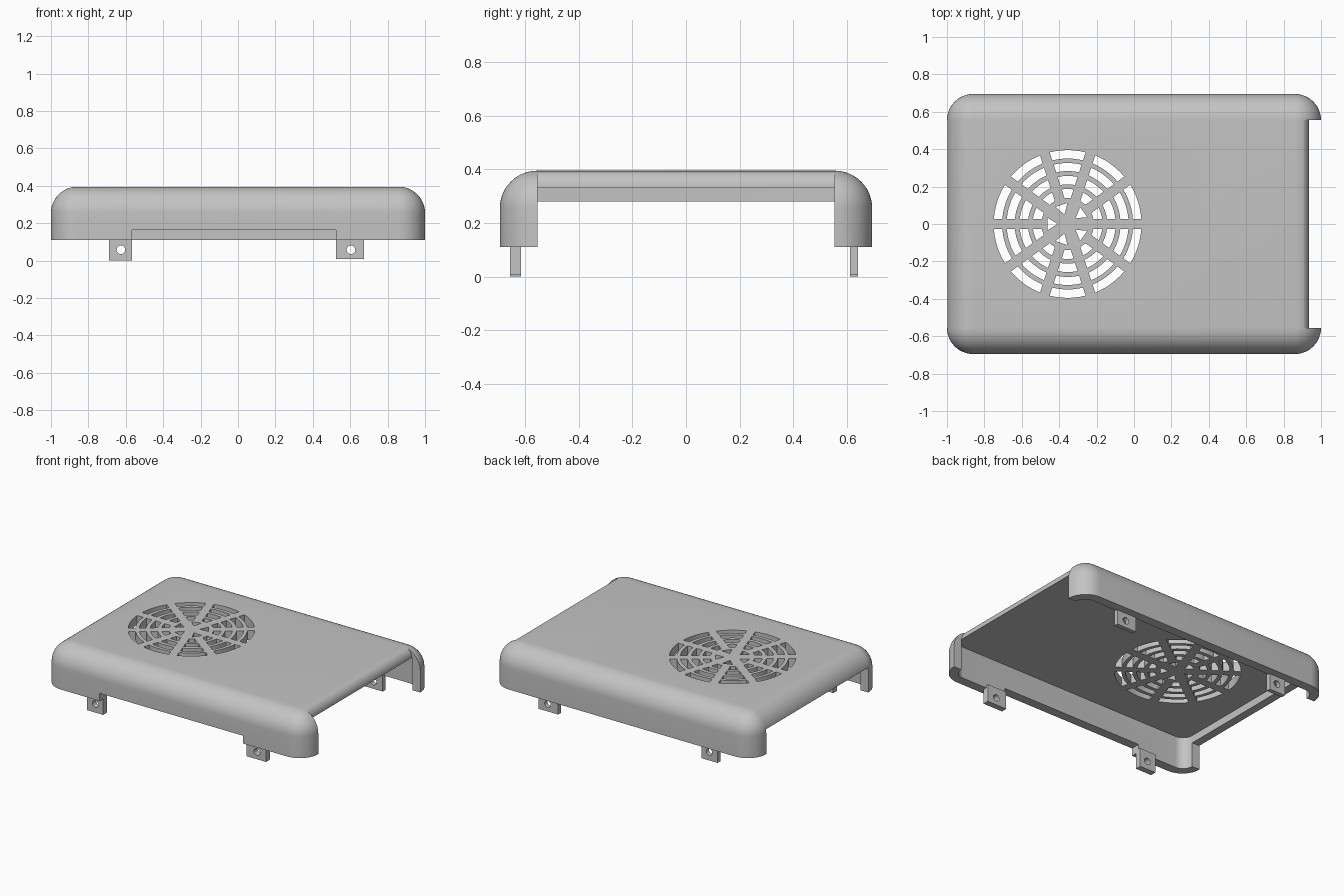
import bpy, bmesh
from math import pi, sin, cos, asin, radians
from mathutils import Matrix, Vector

old = bpy.data.objects.get("Cube")
if old:
    bpy.data.objects.remove(old, do_unlink=True)

grey = bpy.data.materials.new("light_grey_plastic")
grey.use_nodes = True
colour = (0.55, 0.55, 0.55, 1)
grey.diffuse_color = colour
grey.node_tree.nodes["Principled BSDF"].inputs["Base Color"].default_value = colour

HX, HY, BOTTOM, TOP, R = 1.0, 0.695, 0.11, 0.395, 0.14
INNER_X, INNER_Y, CEILING = 0.94, 0.63, 0.332
OPEN_Y, END_X = 0.555, 0.935


def finish(name, bm):
    bmesh.ops.remove_doubles(bm, verts=bm.verts, dist=1e-5)
    bmesh.ops.recalc_face_normals(bm, faces=bm.faces)
    mesh = bpy.data.meshes.new(name)
    bm.to_mesh(mesh)
    bm.free()
    obj = bpy.data.objects.new(name, mesh)
    bpy.context.collection.objects.link(obj)
    mesh.materials.append(grey)
    return obj


def rounded_rect(hx, hy, r, z, steps=12):
    points = []
    for q, (sx, sy) in enumerate([(1, 1), (-1, 1), (-1, -1), (1, -1)]):
        for i in range(steps + 1):
            a = (q + i / steps) * pi / 2
            points.append((sx * (hx - r) + r * cos(a), sy * (hy - r) + r * sin(a), z))
    return points


def loft(bm, rings):
    loops = [[bm.verts.new(p) for p in ring] for ring in rings]
    for a, b in zip(loops, loops[1:]):
        for i in range(len(a)):
            j = (i + 1) % len(a)
            bm.faces.new((a[i], a[j], b[j], b[i]))
    bm.faces.new(loops[0][::-1])
    bm.faces.new(loops[-1])


def prism(bm, outline, direction):
    d = Vector(direction)
    loft(bm, [[Vector(p) for p in outline], [Vector(p) + d for p in outline]])


def box(name, x0, x1, y0, y1, z0, z1):
    bm = bmesh.new()
    prism(bm, [(x0, y0, z0), (x1, y0, z0), (x1, y1, z0), (x0, y1, z0)], (0, 0, z1 - z0))
    return finish(name, bm)


def cut(target, cutter):
    cutter.hide_render = True
    mod = target.modifiers.new("cut", 'BOOLEAN')
    mod.operation = 'DIFFERENCE'
    mod.solver = 'EXACT'
    mod.object = cutter
    bpy.context.view_layer.objects.active = target
    bpy.ops.object.modifier_apply(modifier=mod.name)
    bpy.data.objects.remove(cutter, do_unlink=True)


def smooth(obj):
    bpy.ops.object.select_all(action='DESELECT')
    obj.select_set(True)
    bpy.context.view_layer.objects.active = obj
    bpy.ops.object.shade_smooth_by_angle(angle=radians(30))


# Cover with rounded corners and a rounded top rim
bm = bmesh.new()
rings = [rounded_rect(HX, HY, R, BOTTOM)]
for i in range(13):
    t = i / 12 * pi / 2
    inset = R * (1 - cos(t))
    rings.append(rounded_rect(HX - inset, HY - inset, R - inset, TOP - R + R * sin(t)))
loft(bm, rings)
cover = finish("cover", bm)

# Hollow underside
bm = bmesh.new()
loft(bm, [rounded_rect(INNER_X, INNER_Y, 0.075, z) for z in (0, CEILING)])
cut(cover, finish("cavity", bm))

# Opening in the end at +x, with a rounded edge left on the top panel
bm = bmesh.new()
er = 0.06
profile = [(1.1, 0), (END_X, 0)]
for i in range(9):
    a = i / 8 * pi / 2
    profile.append((END_X - er + er * cos(a), TOP + 0.001 - er + er * sin(a)))
profile += [(END_X - er, 0.5), (1.1, 0.5)]
prism(bm, [(x, -OPEN_Y, z) for x, z in profile], (0, 2 * OPEN_Y, 0))
cut(cover, finish("end_cutter", bm))

# Low opening under the lip at -x, and the shallow notch in the front wall
cut(cover, box("lip_cutter", -1.1, -0.9, -OPEN_Y, OPEN_Y, 0, 0.28))
cut(cover, box("notch_cutter", -0.567, 0.524, -0.8, -0.6, 0, 0.163))

# Fan grille: four rings of ten slots
bm = bmesh.new()
fan = Vector((-0.355, 0, 0.25))
for r0, r1 in [(0.14, 0.187), (0.212, 0.257), (0.283, 0.326), (0.35, 0.395)]:
    for k in range(10):
        middle = radians(18 + 36 * k)
        outline = []
        for r, way in ((r0, 1), (r1, -1)):
            half = radians(18) - asin(0.027 / r)
            for i in range(7):
                a = middle + way * half * (1 - i / 3)
                outline.append(fan + Vector((r * cos(a), r * sin(a), 0)))
        prism(bm, outline, (0, 0, 0.3))
# Five small triangles around the hub
for k in range(5):
    turn = Matrix.Rotation(pi + k * 2 * pi / 5, 3, 'Z')
    prism(bm, [fan + turn @ Vector(p) for p in
               ((0.053, 0, 0), (0.107, -0.033, 0), (0.107, 0.033, 0))], (0, 0, 0.3))
cut(cover, finish("grille_cutter", bm))
smooth(cover)

# Screw tabs below the long walls
for side, y0, y1 in (("front", -0.657, -0.616), ("back", 0.612, 0.642)):
    for end, x0, x1, hole_x, z0 in (("right", -0.69, -0.567, -0.626, 0),
                                    ("left", 0.524, 0.674, 0.604, 0.008)):
        tab = box(f"{side}_{end}_tab", x0, x1, y0, y1, z0, 0.13)
        bm = bmesh.new()
        circle = [(hole_x + 0.023 * cos(i * pi / 12), y0 - 0.1, 0.058 + 0.023 * sin(i * pi / 12))
                  for i in range(24)]
        prism(bm, circle, (0, 0.3, 0))
        cut(tab, finish("hole_cutter", bm))
        smooth(tab)
